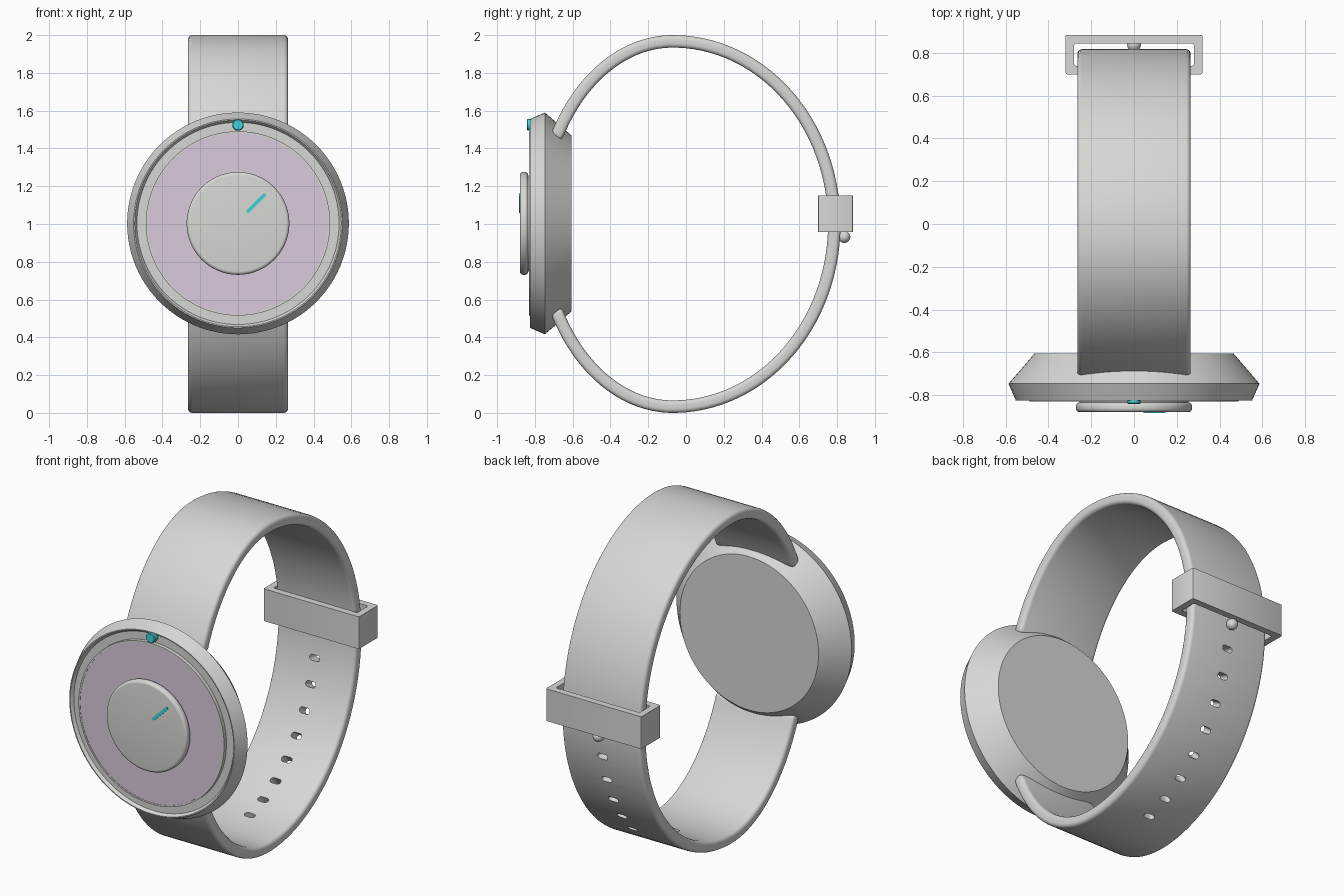
import bpy, bmesh
from math import sin, cos, pi, radians
from mathutils import Vector, Matrix

cube = bpy.data.objects.get("Cube")
if cube:
    bpy.data.objects.remove(cube, do_unlink=True)


def material(name, rgb):
    m = bpy.data.materials.new(name)
    m.use_nodes = True
    m.diffuse_color = (*rgb, 1)
    bsdf = next(n for n in m.node_tree.nodes if n.type == 'BSDF_PRINCIPLED')
    bsdf.inputs["Base Color"].default_value = (*rgb, 1)
    return m


GREY = material("light grey", (0.68, 0.68, 0.66))
LILAC = material("lilac", (0.70, 0.60, 0.73))
TEAL = material("teal", (0.05, 0.65, 0.70))
CENTRE_Z = 1.003


def finish(name, bm, mat, angle=35):
    """Turn a bmesh into a named object, smooth with sharp edges kept."""
    bmesh.ops.recalc_face_normals(bm, faces=bm.faces)
    mesh = bpy.data.meshes.new(name)
    bm.to_mesh(mesh)
    bm.free()
    mesh.materials.append(mat)
    obj = bpy.data.objects.new(name, mesh)
    bpy.context.collection.objects.link(obj)
    smooth(mesh, angle)
    return obj


def smooth(mesh, angle=35):
    for p in mesh.polygons:
        p.use_smooth = True
    mesh.set_sharp_from_angle(angle=radians(angle))


def lathe(name, profile, mat, x=0, z=CENTRE_Z, steps=96):
    """Revolve (radius, y) points around an axis along y."""
    bm = bmesh.new()
    verts = [bm.verts.new((r, y, 0)) for r, y in profile]
    edges = [bm.edges.new(pair) for pair in zip(verts, verts[1:])]
    bmesh.ops.spin(bm, geom=verts + edges, cent=(0, 0, 0), axis=(0, 1, 0),
                   angle=2 * pi, steps=steps)
    bmesh.ops.remove_doubles(bm, verts=bm.verts, dist=0.0001)
    bmesh.ops.translate(bm, verts=bm.verts, vec=(x, 0, z))
    return finish(name, bm, mat)


def box(bm, lo, hi):
    size = Vector(hi) - Vector(lo)
    mid = (Vector(hi) + Vector(lo)) / 2
    return bmesh.ops.create_cube(
        bm, size=1, matrix=Matrix.Translation(mid) @ Matrix.Diagonal((*size, 1)))


def bake(obj):
    """Replace the mesh by its modified result."""
    dg = bpy.context.evaluated_depsgraph_get()
    mesh = bpy.data.meshes.new_from_object(obj.evaluated_get(dg))
    obj.modifiers.clear()
    obj.data = mesh
    smooth(mesh)


# Watch case with a bevelled rim, a recessed ring and a raised lip
lathe("case", [(0, -0.605), (0.465, -0.605), (0.587, -0.747), (0.553, -0.825),
               (0.547, -0.825), (0.535, -0.807), (0.488, -0.807),
               (0.488, -0.83), (0.478, -0.83), (0.478, -0.82), (0, -0.82)], GREY)

# Tinted dial plate
lathe("dial", [(0, -0.82), (0.478, -0.82), (0.478, -0.828), (0, -0.828)], LILAC)

# Raised centre disc with rounded rim
R, BACK, FRONT, ROUND = 0.272, -0.835, -0.88, 0.018
rim = [(R - ROUND + ROUND * sin(a), FRONT + ROUND - ROUND * cos(a))
       for a in (i * pi / 10 for i in range(6))]
rim_back = [(R - ROUND + ROUND * cos(a), BACK - ROUND + ROUND * sin(a))
            for a in (i * pi / 10 for i in range(6))]
lathe("centre_disc", [(0, FRONT)] + rim + rim_back + [(0, BACK)], GREY)
lathe("disc_post", [(0, -0.82), (0.255, -0.82), (0.255, -0.84), (0, -0.84)], GREY)

# Marker stud at twelve
lathe("marker_stud", [(0, -0.80), (0.03, -0.80), (0.03, -0.838), (0.026, -0.842),
                      (0, -0.842)], TEAL, z=1.525, steps=24)


# Capsule prism, lengthwise along x, pushed through along y
def capsule(bm, half_length, radius, depth, matrix):
    ring = []
    for side in (1, -1):
        for i in range(9):
            a = -pi / 2 + i * pi / 8
            ring.append((side * (half_length - radius + radius * cos(a)),
                         side * radius * sin(a)))
    front = [bm.verts.new(matrix @ Vector((x, -depth, z))) for x, z in ring]
    back = [bm.verts.new(matrix @ Vector((x, depth, z))) for x, z in ring]
    bm.faces.new(front)
    bm.faces.new(back[::-1])
    n = len(ring)
    for i in range(n):
        j = (i + 1) % n
        bm.faces.new((front[i], back[i], back[j], front[j]))


# Hand on the centre disc
bm = bmesh.new()
capsule(bm, 0.07, 0.009, 0.004,
        Matrix.Translation((0.096, -0.881, 1.11)) @ Matrix.Rotation(-pi / 4, 4, 'Y'))
finish("hand", bm, TEAL)


# Strap path: two half ellipses with different depths
def strap_point(phi):
    a = 0.855 if sin(phi) > 0 else 0.70
    point = Vector((0, -0.07 + a * sin(phi), 1 + 0.967 * cos(phi)))
    normal = Vector((0, sin(phi) / a, cos(phi) / 0.967)).normalized()
    return point, normal


# Strap band
HALF_WIDTH, HALF_THICK, STEPS = 0.265, 0.033, 96
bm = bmesh.new()
rings = []
for i in range(STEPS + 1):
    p, n = strap_point(radians(-62 + 304 * i / STEPS))
    rings.append([bm.verts.new(p + n * HALF_THICK * t + Vector((HALF_WIDTH * s, 0, 0)))
                  for s, t in ((-1, -1), (1, -1), (1, 1), (-1, 1))])
for a, b in zip(rings, rings[1:]):
    for k in range(4):
        bm.faces.new((a[k], a[(k + 1) % 4], b[(k + 1) % 4], b[k]))
bm.faces.new(rings[0])
bm.faces.new(rings[-1][::-1])
bmesh.ops.recalc_face_normals(bm, faces=bm.faces)
sharp = [e for e in bm.edges if e.calc_face_angle(0) > radians(50)]
bmesh.ops.bevel(bm, geom=sharp, offset=0.022, segments=4, profile=0.5,
                affect='EDGES', clamp_overlap=True)
strap = finish("strap", bm, GREY)

# Row of slots along the lower half of the strap
bm = bmesh.new()
for i in range(8):
    p, n = strap_point(radians(102 + 65 * i / 7))
    turn = Vector((0, 1, 0)).rotation_difference(n).to_matrix().to_4x4()
    capsule(bm, 0.034, 0.017, 0.08, Matrix.Translation(p) @ turn)
cutter = finish("slot_cutter", bm, GREY)
cutter.hide_render = True
cut = strap.modifiers.new("slots", 'BOOLEAN')
cut.operation = 'DIFFERENCE'
cut.solver = 'EXACT'
cut.object = cutter
bake(strap)
bpy.data.objects.remove(cutter, do_unlink=True)

# Keeper loop around the strap, made as a rectangular tube
bm = bmesh.new()
LOOP = {"outer": (0.32, 0.70, 0.885), "inner": (0.28, 0.74, 0.845)}
levels = []
for z in (0.957, 1.152):
    for hx, y0, y1 in LOOP.values():
        levels.append([bm.verts.new(c) for c in
                       ((-hx, y0, z), (hx, y0, z), (hx, y1, z), (-hx, y1, z))])
out_lo, in_lo, out_hi, in_hi = levels
for a, b in ((out_lo, out_hi), (out_hi, in_hi), (in_hi, in_lo), (in_lo, out_lo)):
    for k in range(4):
        j = (k + 1) % 4
        bm.faces.new((a[k], a[j], b[j], b[k]))
bmesh.ops.recalc_face_normals(bm, faces=bm.faces)
corners = [e for e in bm.edges if abs(e.verts[0].co.z - e.verts[1].co.z) > 0.1]
bmesh.ops.bevel(bm, geom=corners, offset=0.008, segments=2, profile=0.5, affect='EDGES')
finish("keeper_loop", bm, GREY)

# Fastening stud below the loop, with its pin through the strap
bm = bmesh.new()
bmesh.ops.create_uvsphere(bm, u_segments=24, v_segments=14, radius=0.032,
                          matrix=Matrix.Translation((0, 0.838, 0.932)))
finish("strap_stud", bm, GREY)
bm = bmesh.new()
box(bm, (-0.012, 0.76, 0.922), (0.012, 0.84, 0.942))
finish("stud_pin", bm, GREY)
